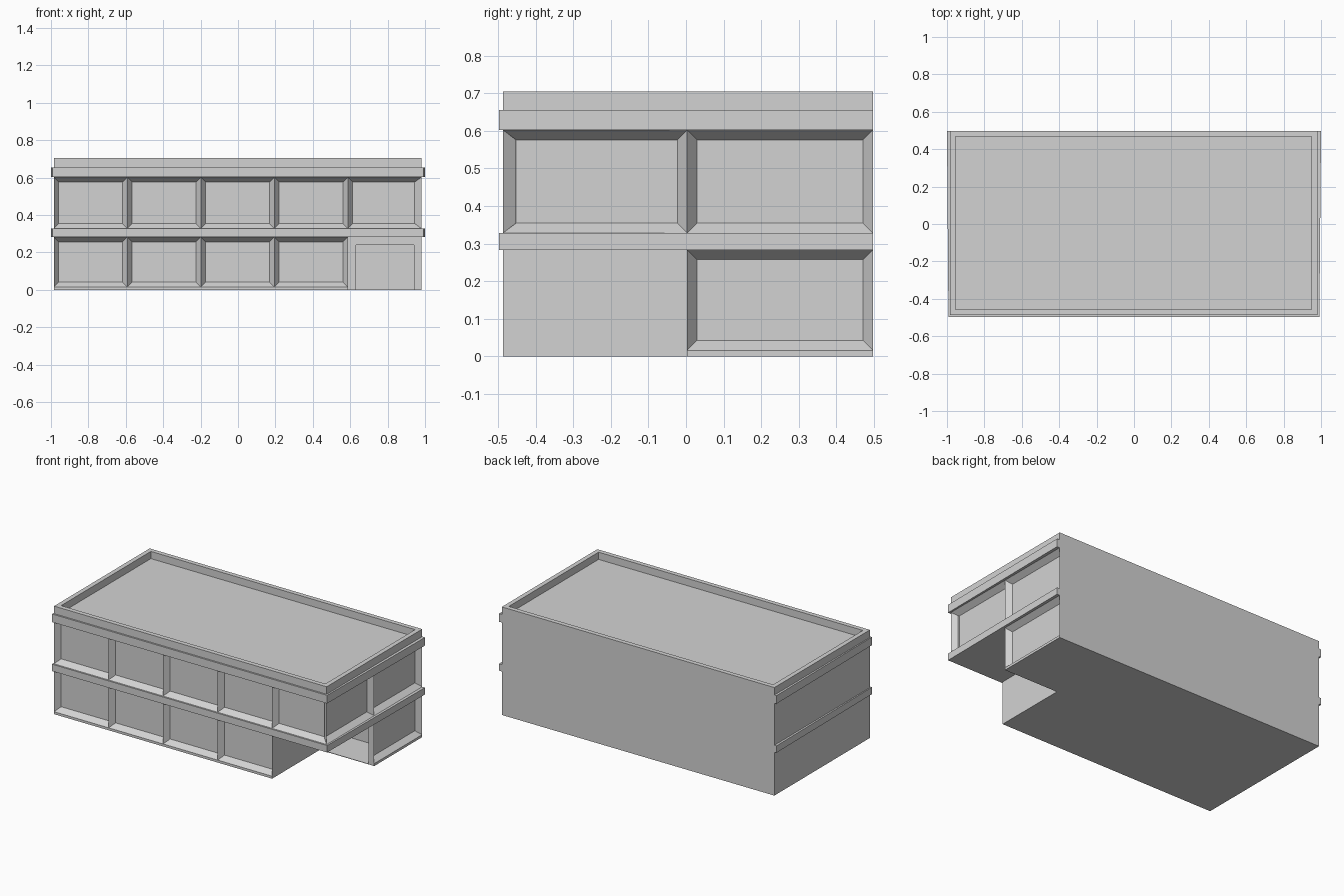
import bpy
import bmesh
from mathutils import Vector

cube = bpy.data.objects.get("Cube")
if cube:
    bpy.data.objects.remove(cube, do_unlink=True)

# Main dimensions
X0, X1 = -0.985, 0.98
Y0, YM, Y1 = -0.487, 0.003, 0.497
BAY = (X1 - X0) / 5
NOTCH_X = X1 - BAY
FRONT, RIGHT = Vector((0, -1, 0)), Vector((1, 0, 0))

grey = bpy.data.materials.new("light_grey")
grey.use_nodes = True
grey.diffuse_color = (0.65, 0.65, 0.65, 1)
grey.node_tree.nodes["Principled BSDF"].inputs["Base Color"].default_value = grey.diffuse_color


def prism(outline, z0, z1):
    """Extrude a counter-clockwise floor outline from z0 to z1."""
    bm = bmesh.new()
    base = bm.faces.new([bm.verts.new((x, y, z0)) for x, y in outline])
    top = bmesh.ops.extrude_face_region(bm, geom=[base], use_keep_orig=True)["geom"]
    moved = [v for v in top if isinstance(v, bmesh.types.BMVert)]
    bmesh.ops.translate(bm, verts=moved, vec=(0, 0, z1 - z0))
    bmesh.ops.recalc_face_normals(bm, faces=bm.faces[:])
    return bm


def wall(bm, normal, offset):
    """Faces with this normal lying in the plane at this offset."""
    bm.normal_update()
    return [f for f in bm.faces if f.normal.dot(normal) > 0.99
            and abs(f.calc_center_median().dot(normal) - offset) < 0.001]


def split(bm, normal, offset, axis, value):
    """Split one wall across an axis at a value."""
    faces = wall(bm, normal, offset)
    parts = set(faces)
    for f in faces:
        parts.update(f.edges, f.verts)
    co, no = Vector((0, 0, 0)), Vector((0, 0, 0))
    co[axis], no[axis] = value, 1
    bmesh.ops.bisect_plane(bm, geom=list(parts), dist=0.0001, plane_co=co, plane_no=no)


def recess(bm, faces, border, depth):
    bmesh.ops.inset_individual(bm, faces=faces, thickness=border, depth=-depth,
                               use_even_offset=True)


def windows(bm, normal, offset, above):
    panels = [f for f in wall(bm, normal, offset) if f.calc_center_median().z > above]
    recess(bm, panels, 0.026, 0.035)


def finish(bm, name):
    mesh = bpy.data.meshes.new(name)
    bm.to_mesh(mesh)
    bm.free()
    mesh.materials.append(grey)
    bpy.context.collection.objects.link(bpy.data.objects.new(name, mesh))


full = [(X0, Y0), (X1, Y0), (X1, Y1), (X0, Y1)]
notched = [(X0, Y0), (NOTCH_X, Y0), (NOTCH_X, YM), (X1, YM), (X1, Y1), (X0, Y1)]

# Ground floor with a cut-out entrance corner
bm = prism(notched, 0, 0.283)
for i in range(1, 4):
    split(bm, FRONT, -Y0, 0, X0 + i * BAY)
split(bm, FRONT, -Y0, 2, 0.016)
split(bm, RIGHT, X1, 2, 0.016)
windows(bm, FRONT, -Y0, 0.1)
windows(bm, RIGHT, X1, 0.1)

# Deep doorway in the rear wall of the entrance corner
for axis, value in ((0, 0.63), (0, 0.94), (2, 0.003), (2, 0.24)):
    split(bm, FRONT, -YM, axis, value)
centre = Vector((0.785, YM, 0.12))
door = min(wall(bm, FRONT, -YM), key=lambda f: (f.calc_center_median() - centre).length)
recess(bm, [door], 0, 0.24)
finish(bm, "ground_floor")

# Upper floor
bm = prism(full, 0.328, 0.602)
for i in range(1, 5):
    split(bm, FRONT, -Y0, 0, X0 + i * BAY)
split(bm, RIGHT, X1, 1, YM)
windows(bm, FRONT, -Y0, 0.1)
windows(bm, RIGHT, X1, 0.1)
finish(bm, "upper_floor")

# Projecting bands, slightly wider at the back
band = [(-0.992, -0.498), (0.991, -0.498), (1, Y1), (-1, Y1)]
finish(prism(band, 0.283, 0.328), "lower_band")
finish(prism(band, 0.602, 0.655), "upper_band")

# Parapet with sunken roof
bm = prism(full, 0.655, 0.704)
up = Vector((0, 0, 1))
recess(bm, wall(bm, up, 0.704), 0.03, 0)
roof = min(wall(bm, up, 0.704), key=lambda f: f.calc_center_median().length_squared)
recess(bm, [roof], 0, 0.047)
finish(bm, "roof_parapet")
